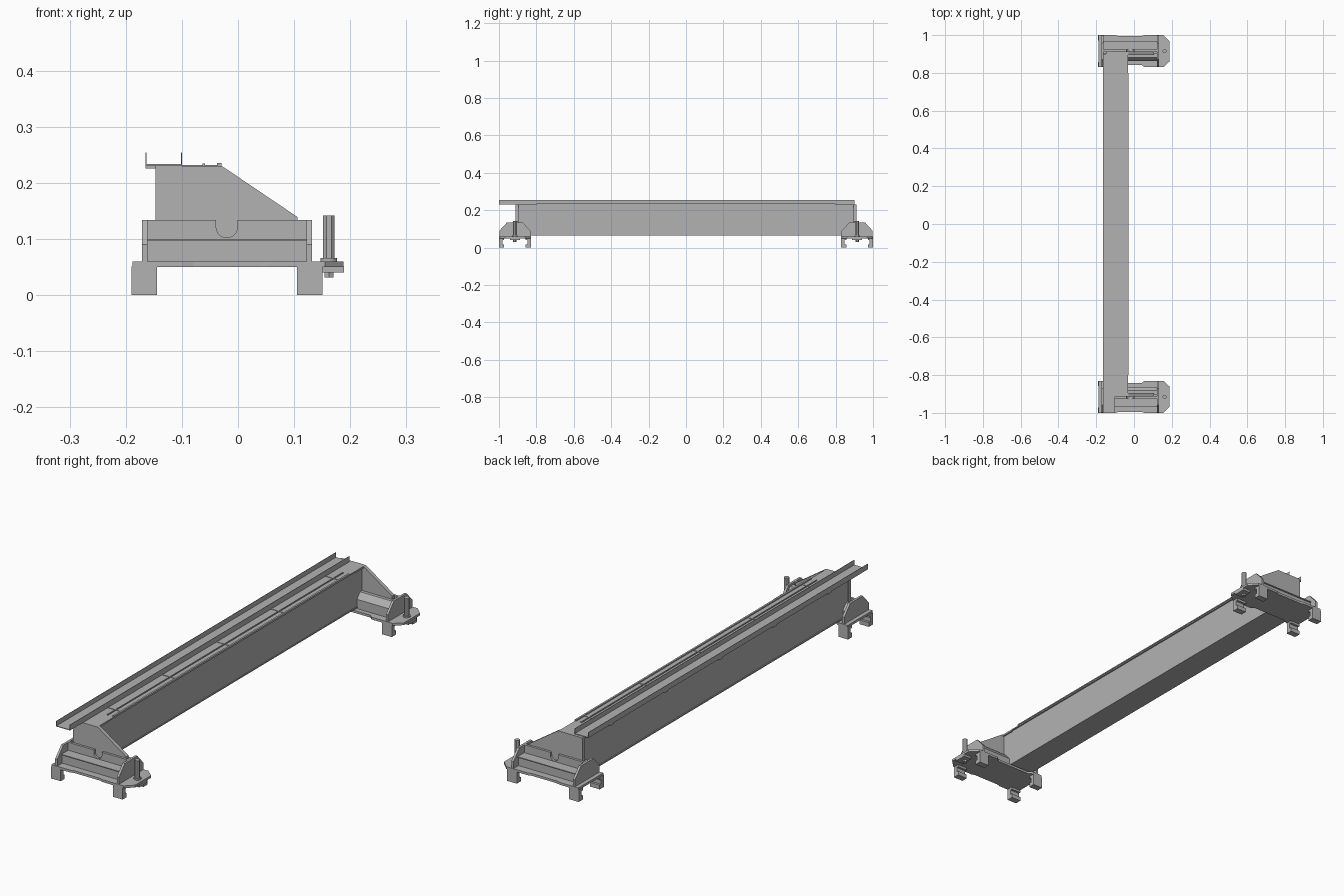
import bpy, bmesh, math
from mathutils import Vector

if "Cube" in bpy.data.objects:
    bpy.data.objects.remove(bpy.data.objects["Cube"])

GREY = (0.45, 0.45, 0.45, 1)
steel = bpy.data.materials.new("grey_steel")
steel.use_nodes = True
steel.diffuse_color = GREY
steel.node_tree.nodes["Principled BSDF"].inputs["Base Color"].default_value = GREY


def prism(name, points, axis, lo, hi):
    """Extrude a 2D outline along an axis; the outline uses the other two axes in order."""
    bm = bmesh.new()

    def place(p, d):
        c = list(p)
        c.insert("xyz".index(axis), d)
        return bm.verts.new(c)
    face = bm.faces.new([place(p, lo) for p in points])
    new = bmesh.ops.extrude_face_region(bm, geom=[face])["geom"]
    shift = Vector([hi - lo if a == axis else 0 for a in "xyz"])
    bmesh.ops.translate(bm, vec=shift, verts=[v for v in new if isinstance(v, bmesh.types.BMVert)])
    bmesh.ops.recalc_face_normals(bm, faces=bm.faces)
    mesh = bpy.data.meshes.new(name)
    bm.to_mesh(mesh)
    bm.free()
    mesh.materials.append(steel)
    ob = bpy.data.objects.new(name, mesh)
    bpy.context.collection.objects.link(ob)
    return ob


def box(name, x, y, z):
    rect = [(x[0], y[0]), (x[1], y[0]), (x[1], y[1]), (x[0], y[1])]
    return prism(name, rect, "z", *z)


def disc(cx, cy, r, n=16):
    return [(cx + r * math.cos(2 * math.pi * (i + .5) / n),
             cy + r * math.sin(2 * math.pi * (i + .5) / n)) for i in range(n)]


# Main girder: box with flanges slightly proud of the webs
box("girder_web", (-.143, -.037), (-.9, .9), (.07, .226))
box("girder_bottom_flange", (-.147, -.034), (-.9, .9), (.065, .07))
box("girder_top_flange", (-.147, -.031), (-.9, .9), (.225, .23))

# Rails and cable tray along the top
box("top_rail", (-.037, -.029), (-.8, .8), (.23, .235))
box("guide_strip", (-.063, -.059), (-.8, .8), (.23, .234))
box("tray_floor", (-.165, -.1), (-1, .9), (.23, .233))
for side, x in (("right", -.165), ("left", -.1015)):
    box("tray_wall_" + side, (x, x + .0015), (-1, .9), (.23, .254))
for i in range(-2, 3):
    y = i * .37
    box("tray_bracket", (-.165, -.145), (y - .012, y + .012), (.225, .23))
    box("rail_cross_bar", (-.1, -.033), (y - .004, y + .004), (.23, .232))


# End carriages, one at each end of the girder
def carriage(s, end):
    def nm(part):
        return end + "_" + part

    def yb(part, x, y, z):
        return box(nm(part), x, sorted((s * y[0], s * y[1])), z)

    # Base plate with chamfered left end and slimmer middle
    base = [(-.188, .83), (-.14, .83), (-.12, .842), (.04, .842), (.055, .83),
            (.155, .83), (.188, .86), (.188, .968), (.155, 1), (.055, 1),
            (.04, .995), (-.08, .995), (-.1, 1), (-.188, 1)]
    prism(nm("base_plate"), [(x, s * y) for x, y in base], "z", .05, .06)

    # Chamfered end plates
    cheek = [(.832, .06), (.832, .09), (.872, .134), (.958, .134), (.998, .09), (.998, .06)]
    for x in (-.171, .122):
        prism(nm("cheek_plate"), [(s * y, z) for y, z in cheek], "x", x, x + .01)

    # Lower body with outer shelf and sloped inner side
    body = [(.862, .06), (.862, .1), (.882, .125), (.905, .125), (.905, .1), (.965, .096), (.965, .06)]
    prism(nm("body"), [(s * y, z) for y, z in body], "x", -.161, .122)
    yb("shelf_lip", (-.161, .122), (.905, .97), (.096, .1))

    # Upright web with a round-bottomed notch
    notch = [(-.02 + .019 * math.cos(a), .121 + .019 * math.sin(a))
             for a in (-math.pi * i / 12 for i in range(13))]
    web = [(-.161, .098), (.122, .098), (.122, .134), (-.001, .134)] + notch \
        + [(-.039, .134), (-.161, .134)]
    prism(nm("notched_web"), web, "y", s * .914, s * .924)

    # Tapered girder end plate
    gusset = [(-.147, .065), (-.147, .23), (-.029, .23), (.106, .139), (.106, .065)]
    prism(nm("gusset"), gusset, "y", s * .896, s * .912)
    yb("girder_cap", (-.147, -.031), (.84, .912), (.222, .23))

    # Stepped feet
    for x in (-.19, .105):
        for y, inward in ((.83, 1), (1, -1)):
            yb("foot", (x, x + .046), (y, y + inward * .018), (0, .051))
            yb("foot_toe", (x, x + .046), (y, y + inward * .028), (0, .018))
            yb("foot_top", (x, x + .046), (y, y + inward * .028), (.04, .051))

    # Post with collar and mounting block on the left end
    c = (.162, s * .915)
    yb("post_mount", (.151, .189), (.888, .942), (.04, .051))
    prism(nm("post_collar"), disc(*c, .015), "z", .05, .066)
    prism(nm("post"), disc(*c, .011, 8), "z", .06, .142)
    prism(nm("post_nut"), disc(*c, .009, 6), "z", .031, .05)


carriage(-1, "front")
carriage(1, "back")
